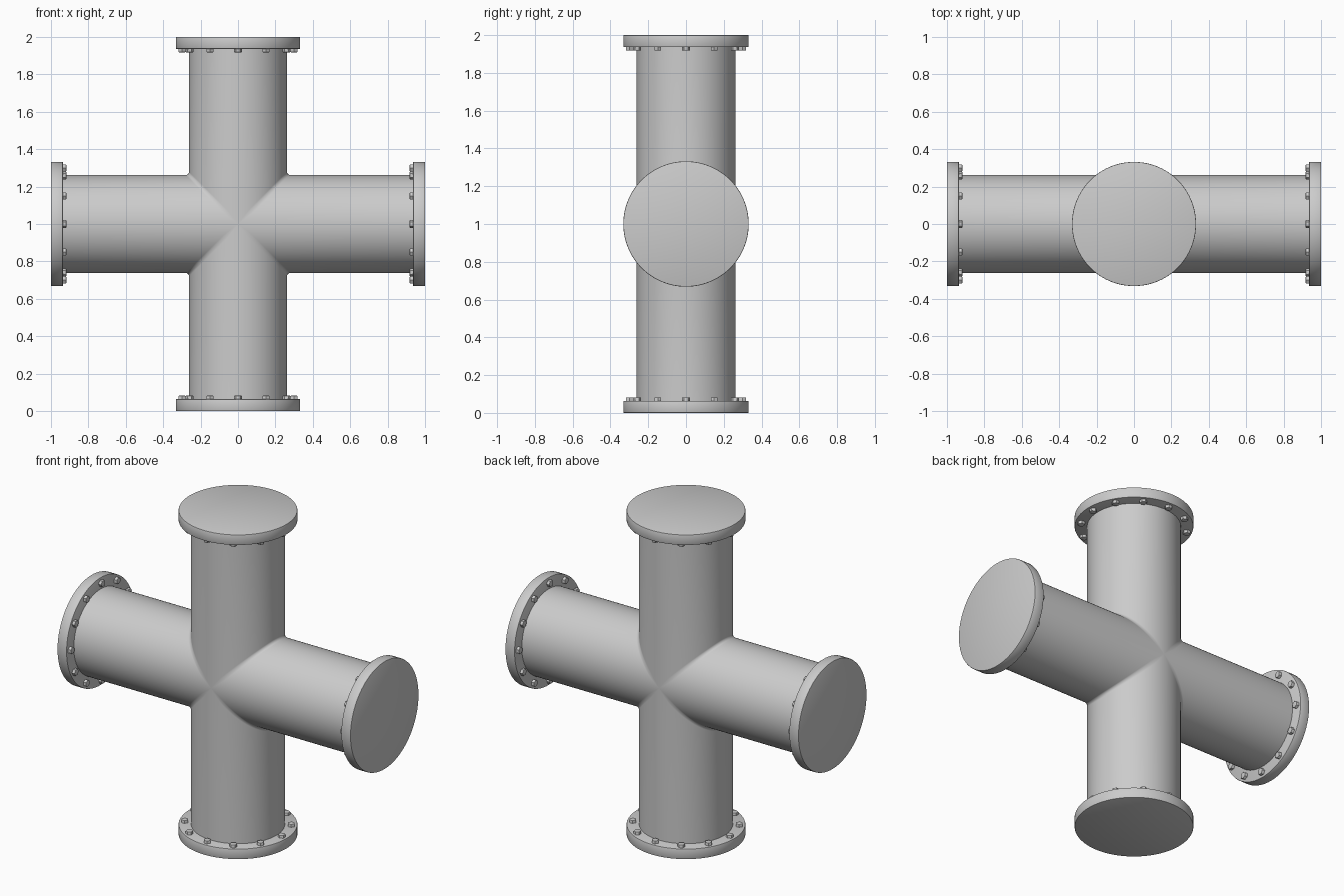
import bpy, bmesh
from math import pi, sin, cos, radians
from mathutils import Matrix, Vector

if "Cube" in bpy.data.objects:
    bpy.data.objects.remove(bpy.data.objects["Cube"])

R = 0.262          # pipe radius
FLANGE_R = 0.332
FLANGE_T = 0.064
CENTRE = Vector((0, 0, 1))
TURNS = {"top": 0, "right": 90, "bottom": 180, "left": 270}


def place(turn):
    return Matrix.Translation(CENTRE) @ Matrix.Rotation(radians(turn), 4, 'Y')


def make_object(name, bm, angle=35):
    bmesh.ops.recalc_face_normals(bm, faces=bm.faces)
    mesh = bpy.data.meshes.new(name)
    bm.to_mesh(mesh)
    bm.free()
    ob = bpy.data.objects.new(name, mesh)
    bpy.context.collection.objects.link(ob)
    bpy.ops.object.select_all(action='DESELECT')
    ob.select_set(True)
    bpy.context.view_layer.objects.active = ob
    bpy.ops.object.shade_smooth_by_angle(angle=radians(angle))
    return ob


def cross_pipe(sides=96, steps=4, fillet=0.018):
    """Four mitred arms whose shared crease is rounded by a small fillet."""
    bm = bmesh.new()
    for turn in TURNS.values():
        m = place(turn)
        columns = []
        for i in range(sides):
            t = 2 * pi * i / sides
            a, y = abs(R * cos(t)), R * sin(t)
            sign = 1 if cos(t) >= 0 else -1
            f = fillet * min(1, a / 0.06)
            points = [(0.96, a)]
            for j in range(steps + 1):
                p = pi / 4 * j / steps
                points.append((a + f - f * sin(p), a + f - f * cos(p)))
            columns.append([bm.verts.new(m @ Vector((sign * w, y, s)))
                            for s, w in points])
        for i in range(sides):
            c, d = columns[i], columns[(i + 1) % sides]
            for j in range(steps + 1):
                bm.faces.new((c[j], d[j], d[j + 1], c[j + 1]))
    bmesh.ops.remove_doubles(bm, verts=bm.verts, dist=1e-5)
    return make_object("cross_pipe", bm, 60)


def flange(name, turn):
    bm = bmesh.new()
    bmesh.ops.create_cone(bm, cap_ends=True, segments=96, radius1=FLANGE_R,
                          radius2=FLANGE_R, depth=FLANGE_T,
                          matrix=Matrix.Translation((0, 0, 1 - FLANGE_T / 2)))
    rims = [e for e in bm.edges if abs(e.verts[0].co.z - e.verts[1].co.z) < 1e-5]
    bmesh.ops.bevel(bm, geom=rims, offset=0.004, segments=2, profile=0.5,
                    affect='EDGES')
    bm.transform(place(turn))
    return make_object(name, bm)


def bolts(name, turn, count=12):
    bm = bmesh.new()
    for i in range(count):
        m = (Matrix.Rotation(2 * pi * i / count, 4, 'Z')
             @ Matrix.Translation((0.299, 0, 1 - FLANGE_T - 0.004)))
        bmesh.ops.create_cone(bm, cap_ends=True, segments=6, radius1=0.021,
                              radius2=0.021, depth=0.028, matrix=m)
    # soften the exposed rim of every bolt head
    low = min(v.co.z for v in bm.verts) + 1e-4
    rims = [e for e in bm.edges if all(v.co.z < low for v in e.verts)]
    bmesh.ops.bevel(bm, geom=rims, offset=0.003, segments=2, profile=0.5,
                    affect='EDGES')
    bm.transform(place(turn))
    return make_object(name, bm)


# Pipe body, then a blind flange with a bolt ring on each arm
cross_pipe()
for side, turn in TURNS.items():
    flange(side + "_flange", turn)
    bolts(side + "_bolts", turn)
